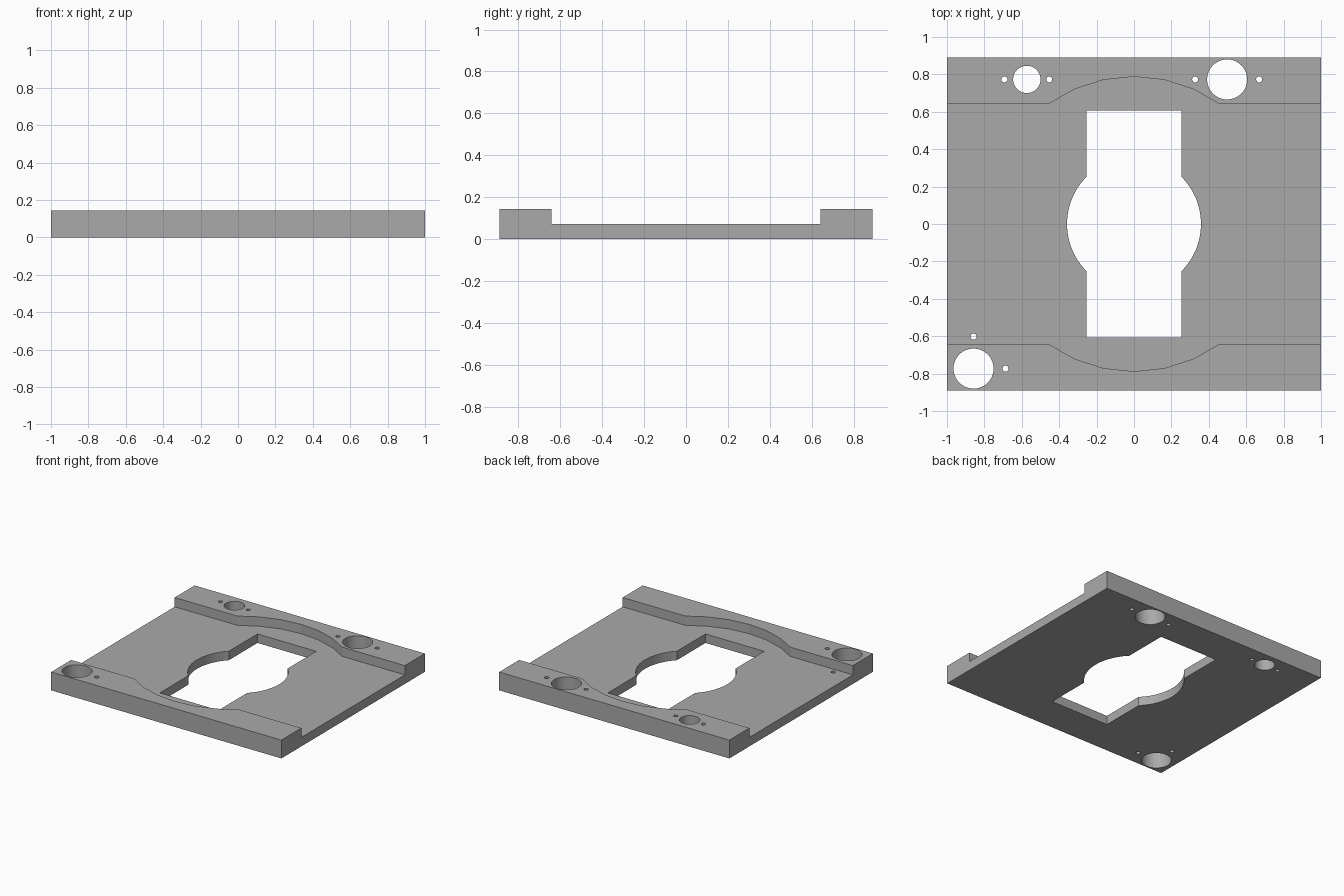
import bpy
import bmesh
from math import cos, sin, radians, tau

if "Cube" in bpy.data.objects:
    bpy.data.objects.remove(bpy.data.objects["Cube"])

HALF_DEPTH, HEIGHT, FLOOR = 0.89, 0.144, 0.071
RAIL_Y = 0.642

# Plain grey material
grey = bpy.data.materials.new("plain grey")
grey.use_nodes = True
colour = (0.4, 0.4, 0.4, 1)
grey.diffuse_color = colour
grey.node_tree.nodes["Principled BSDF"].inputs["Base Color"].default_value = colour


def prism(name, outline, z0, z1):
    """Extrude a flat outline between two heights."""
    bm = bmesh.new()
    face = bm.faces.new([bm.verts.new((x, y, z0)) for x, y in outline])
    top = bmesh.ops.extrude_face_region(bm, geom=[face])["geom"]
    moved = [v for v in top if isinstance(v, bmesh.types.BMVert)]
    bmesh.ops.translate(bm, vec=(0, 0, z1 - z0), verts=moved)
    bmesh.ops.recalc_face_normals(bm, faces=bm.faces)
    mesh = bpy.data.meshes.new(name)
    bm.to_mesh(mesh)
    bm.free()
    mesh.materials.append(grey)
    obj = bpy.data.objects.new(name, mesh)
    bpy.context.collection.objects.link(obj)
    return obj


def rectangle(hx, hy):
    return [(-hx, -hy), (hx, -hy), (hx, hy), (-hx, hy)]


def circle(x, y, r, sides, turn=0.0):
    return [(x + r * cos(turn + tau * i / sides), y + r * sin(turn + tau * i / sides))
            for i in range(sides)]


def cut(target, outline, z0=-0.1, z1=0.3):
    """Subtract a prism from the target and discard the cutter."""
    cutter = prism("cutter", outline, z0, z1)
    cutter.hide_render = True
    mod = target.modifiers.new("cut", "BOOLEAN")
    mod.operation, mod.solver, mod.object = "DIFFERENCE", "EXACT", cutter
    bpy.context.view_layer.objects.active = target
    bpy.ops.object.modifier_apply(modifier=mod.name)
    bpy.data.objects.remove(cutter)


plate = prism("mounting_plate", rectangle(1, HALF_DEPTH), 0, HEIGHT)

# Sunken floor between the rails, with a faceted round bay into each rail
cut(plate, rectangle(1.2, RAIL_Y), FLOOR)
cut(plate, circle(0, 0, 0.788, 30, radians(6)), FLOOR)

# Central opening: a slot widened by a circle
cut(plate, rectangle(0.255, 0.606))
cut(plate, circle(0, 0, 0.358, 96))

# Round holes, each with two pin holes: x, y, radius, pin offsets
HOLES = [
    (-0.573, 0.773, 0.073, [(-0.12, 0), (0.12, 0)]),
    (0.498, 0.773, 0.107, [(-0.171, 0), (0.171, 0)]),
    (-0.858, -0.773, 0.107, [(0.171, 0), (0, 0.171)]),
]
for x, y, r, pins in HOLES:
    cut(plate, circle(x, y, r, 64))
    for dx, dy in pins:
        cut(plate, circle(x + dx, y + dy, 0.016, 24))

# Smooth the hole walls, keep the edges crisp
bpy.ops.object.select_all(action="DESELECT")
plate.select_set(True)
bpy.context.view_layer.objects.active = plate
bpy.ops.object.shade_smooth_by_angle(angle=radians(10))
